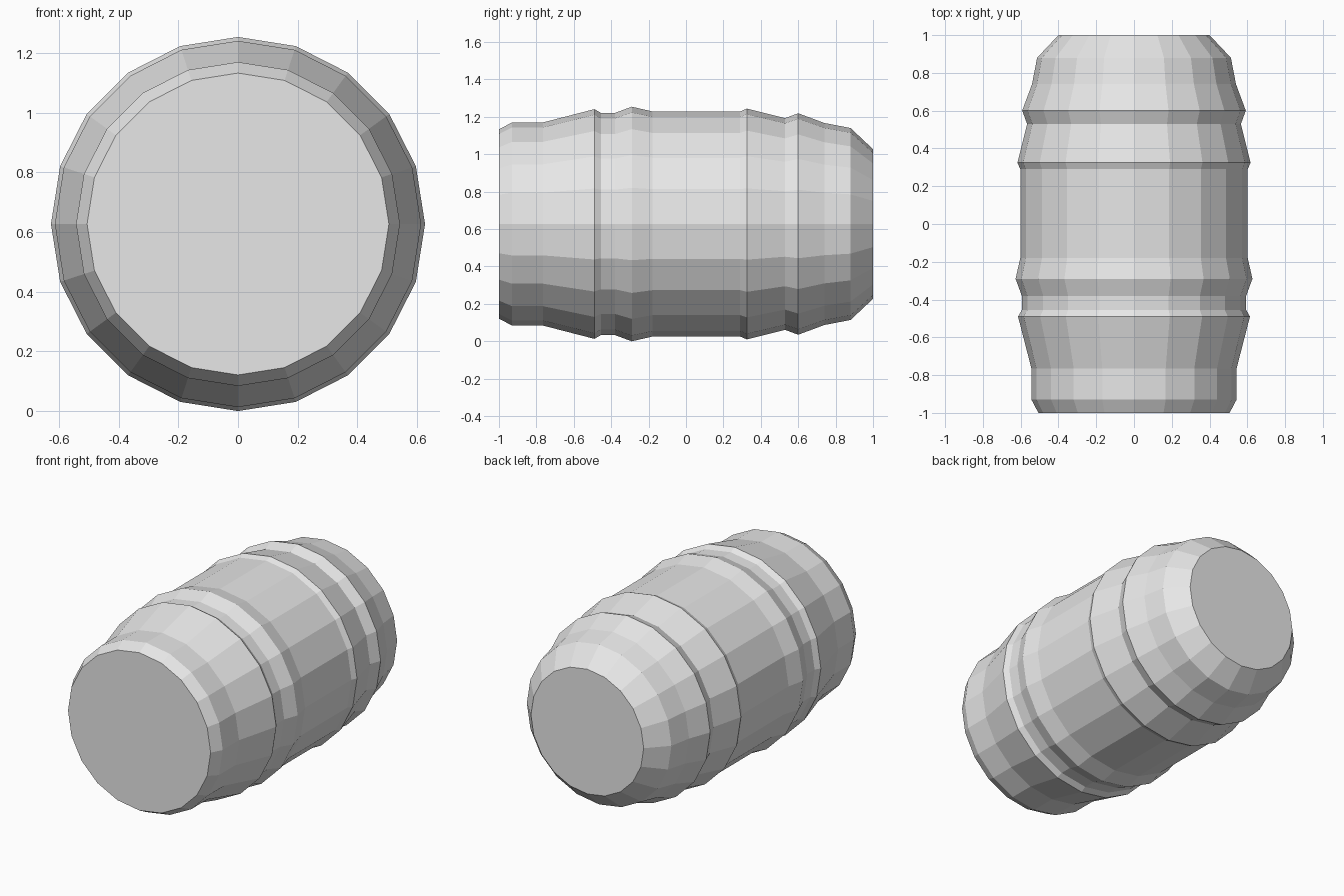
import bpy, bmesh, math

if "Cube" in bpy.data.objects:
    bpy.data.objects.remove(bpy.data.objects["Cube"])

SIDES, CENTRE_Z = 20, 0.627

# Barrel profile: (position along y, radius)
PROFILE = [(-1.0, .506), (-.93, .543), (-.765, .543), (-.49, .614), (-.455, .594),
           (-.38, .594), (-.29, .627), (-.18, .602), (.29, .602), (.325, .617),
           (.53, .566), (.6, .592), (.74, .54), (.88, .513), (1.0, .4)]

grey = bpy.data.materials.new("light grey")
grey.diffuse_color = (0.8, 0.8, 0.8, 1)
grey.use_nodes = True
grey.node_tree.nodes["Principled BSDF"].inputs["Base Color"].default_value = grey.diffuse_color

# Sweep the profile round the y axis, with a vertex at the very top
bm = bmesh.new()
rings = []
for y, r in PROFILE:
    rings.append([bm.verts.new((r * math.sin(2 * math.pi * i / SIDES), y,
                                CENTRE_Z + r * math.cos(2 * math.pi * i / SIDES)))
                  for i in range(SIDES)])
for a, b in zip(rings, rings[1:]):
    for i in range(SIDES):
        j = (i + 1) % SIDES
        bm.faces.new((a[i], a[j], b[j], b[i]))

# Flat ends
bm.faces.new(rings[0])
bm.faces.new(rings[-1])
bmesh.ops.recalc_face_normals(bm, faces=bm.faces)

mesh = bpy.data.meshes.new("barrel")
bm.to_mesh(mesh)
bm.free()
mesh.materials.append(grey)
barrel = bpy.data.objects.new("barrel", mesh)
bpy.context.collection.objects.link(barrel)
